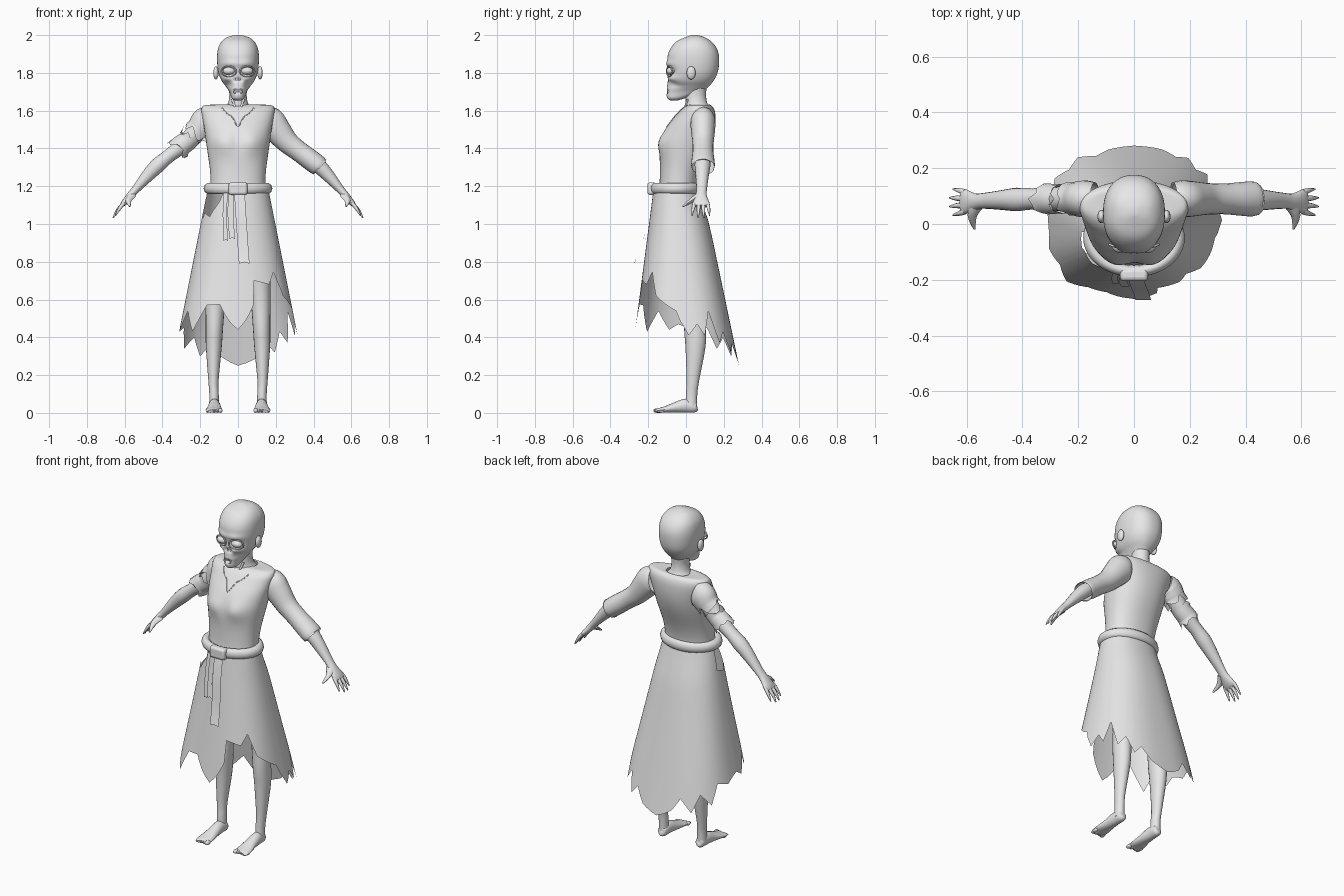
import bpy, bmesh, math, random
from mathutils import Vector
from mathutils.bvhtree import BVHTree

if "Cube" in bpy.data.objects:
    bpy.data.objects.remove(bpy.data.objects["Cube"])

random.seed(4)
X, Y, Z = Vector((1, 0, 0)), Vector((0, 1, 0)), Vector((0, 0, 1))
GREY = bpy.data.materials.new("plain_grey")
GREY.diffuse_color = (0.8, 0.8, 0.8, 1)
GREY.use_nodes = True
GREY.node_tree.nodes["Principled BSDF"].inputs["Base Color"].default_value = GREY.diffuse_color


def finish(ob, name, angle=50):
    ob.name = name
    ob.data.materials.clear()
    ob.data.materials.append(GREY)
    bpy.ops.object.select_all(action='DESELECT')
    ob.select_set(True)
    bpy.context.view_layer.objects.active = ob
    bpy.ops.object.shade_smooth_by_angle(angle=math.radians(angle))
    return ob


def from_bmesh(bm, name, angle=50):
    bmesh.ops.recalc_face_normals(bm, faces=bm.faces)
    me = bpy.data.meshes.new(name)
    bm.to_mesh(me)
    bm.free()
    ob = bpy.data.objects.new(name, me)
    bpy.context.collection.objects.link(ob)
    return finish(ob, name, angle)


def smooth_path(keys, steps):
    """Catmull-Rom through rows of numbers."""
    out = []
    for i in range(len(keys) - 1):
        a, b, c, d = (keys[max(0, min(len(keys) - 1, i + k))] for k in (-1, 0, 1, 2))
        for j in range(steps):
            t = j / steps
            out.append([q + 0.5 * t * (r - p + t * (2 * p - 5 * q + 4 * r - s + t * (3 * (q - r) + s - p)))
                        for p, q, r, s in zip(a, b, c, d)])
    return out + [list(keys[-1])]


def lookup(table, a):
    """Straight-line reading of (angle, height) pairs."""
    (a0, z0), (a1, z1) = next((p, q) for p, q in zip(table, table[1:]) if p[0] <= a < q[0])
    return z0 + (z1 - z0) * (a - a0) / (a1 - a0)


def oval(a, power):
    return [math.copysign(abs(f) ** (2 / power), f) for f in (math.cos(a), math.sin(a))]


def tube(name, keys, side, n=16, steps=4, power=2, axis=None, mirror=1, caps=(1, 1), jag=0, sculpt=None):
    """Loft oval rings; key = x, y, z, radius across side, radius along side."""
    rows = smooth_path(keys, steps)
    pts = [Vector(r[:3]) for r in rows]
    bm = bmesh.new()
    rings = []
    for i, r in enumerate(rows):
        t = axis or (pts[min(i + 1, len(pts) - 1)] - pts[max(i - 1, 0)]).normalized()
        u = t.cross(side).normalized()
        v = u.cross(t)
        ring = []
        for k in range(n):
            c, s = oval(2 * math.pi * k / n, power)
            p = pts[i] + u * c * r[3] + v * s * r[4]
            if jag and i == len(rows) - 1:
                p += t * random.uniform(-jag * 0.3, jag) + u * c * 0.006
            if sculpt:
                p = sculpt(p)
            ring.append(bm.verts.new((p.x * mirror, p.y, p.z)))
        rings.append(ring)
    for a, b in zip(rings, rings[1:]):
        for k in range(n):
            bm.faces.new((a[k], a[(k + 1) % n], b[(k + 1) % n], b[k]))
    if caps[0]:
        bm.faces.new(rings[0])
    if caps[1]:
        bm.faces.new(rings[-1])
    return from_bmesh(bm, name)


def ball(name, loc, scale, seg=16):
    bpy.ops.mesh.primitive_uv_sphere_add(segments=seg, ring_count=seg // 2, radius=1, location=loc, scale=scale)
    return finish(bpy.context.object, name)


def ring_shape(name, loc, major, minor, scale, rot=(0, 0, 0), seg=24):
    bpy.ops.mesh.primitive_torus_add(major_segments=seg, minor_segments=10, major_radius=major,
                                     minor_radius=minor, location=loc, rotation=rot)
    bpy.context.object.scale = scale
    return finish(bpy.context.object, name)


def ribbon(name, path, across, width):
    """Flat cloth strip with a ragged lower end."""
    bm = bmesh.new()
    rows = []
    for p in smooth_path(path, 3):
        p, w = Vector(p), Vector(across).normalized() * width / 2
        rows.append([bm.verts.new(p - w), bm.verts.new(p), bm.verts.new(p + w)])
    rows[-1][1].co.z += 0.008
    for a, b in zip(rows, rows[1:]):
        for k in (0, 1):
            bm.faces.new((a[k], a[k + 1], b[k + 1], b[k]))
    return from_bmesh(bm, name)


def bump(p, x, z, sx, sz):
    return math.exp(-((abs(p.x) - x) / sx) ** 2 - ((p.z - z) / sz) ** 2)


# Head: hollow eyes, nose and mouth
def face(p):
    if p.y < 0:
        p.y += 0.018 * bump(p, 0.047, 1.81, 0.034, 0.022)       # sockets
        p.y -= 0.008 * bump(p, 0.04, 1.85, 0.045, 0.013)        # brow
        p.y -= 0.010 * bump(p, 0.06, 1.77, 0.025, 0.012)        # cheekbones
        p.y += 0.016 * bump(p, 0.012, 1.765, 0.009, 0.012)      # nostrils
        p.y += 0.018 * bump(p, 0.055, 1.735, 0.02, 0.02)        # hollow cheeks
        p.y += 0.016 * bump(p, 0, 1.702, 0.02, 0.009)           # mouth
    return p


skull = [(1.655, -.085, -.04, .018), (1.668, -.10, 0, .034), (1.70, -.105, .085, .046), (1.73, -.10, .122, .066),
         (1.76, -.098, .147, .088), (1.80, -.10, .167, .103), (1.85, -.10, .175, .11), (1.90, -.095, .173, .11),
         (1.94, -.075, .157, .102), (1.97, -.045, .13, .083), (1.99, 0, .095, .055), (2.0, .03, .06, .015)]
tube("head", [(0, (f + b) / 2, z, (b - f) / 2, w) for z, f, b, w in skull], X, 64, 5, 2.3, Z, sculpt=face)
tube("neck", [(0, .065, 1.59, .07, .09), (0, .062, 1.615, .066, .07), (0, .055, 1.64, .058, .053),
              (0, .052, 1.68, .054, .046), (0, .055, 1.73, .055, .05)], X, 24, axis=Z, caps=(0, 0))
ring_shape("lips", (0, -.098, 1.702), .02, .004, (1.1, .75, 1), (math.pi / 2, 0, 0))
for s in (-1, 1):
    ball("eyeball", (s * .047, -.078, 1.81), (.034, .026, .021))
    ring_shape("eyelid", (s * .049, -.088, 1.808), .038, .004, (1.1, .72, 1), (math.pi / 2, 0, s * .35))
    ball("ear", (s * .117, .027, 1.80), (.014, .024, .035))
    tube("neck_tendon", [(s * .03, .008, 1.66, .007, .007), (s * .02, 0, 1.63, .006, .006),
                         (s * .012, -.012, 1.6, .006, .006)], X, 8)


# Blouse body
def chest(p):
    if p.y < 0:
        p.y -= 0.016 * bump(p, 0.075, 1.43, 0.055, 0.05)
        p.y += 0.008 * bump(p, 0, 1.44, 0.03, 0.06)
    return p


body = [(1.16, -.148, .066, .148), (1.22, -.14, .065, .145), (1.30, -.138, .085, .15), (1.42, -.14, .132, .167),
        (1.50, -.112, .152, .178), (1.57, -.06, .156, .19), (1.61, -.025, .148, .193), (1.63, .01, .13, .17),
        (1.63, .03, .12, .07)]
torso = tube("blouse", [(0, (f + b) / 2, z, (b - f) / 2, w) for z, f, b, w in body], X, 48, 5, 2.2, Z,
             caps=(0, 0), sculpt=chest)

# Neckline laid on the blouse front
bvh = BVHTree.FromObject(torso, bpy.context.evaluated_depsgraph_get())
neckline = []
for x, z in ((-.085, 1.615), (-.065, 1.59), (-.03, 1.565), (0, 1.515), (.03, 1.565), (.065, 1.59), (.085, 1.615)):
    hit = bvh.ray_cast(Vector((x, -1, z)), Y)[0]
    neckline.append((x, hit.y if hit else 0, z, .003, .003))
tube("neckline_edge", neckline, Y, 6, 3)

# Arms, hands, legs and feet
arm = [(.19, .09, 1.525, .055, .05), (.27, .09, 1.435, .046, .044), (.36, .09, 1.365, .036, .038),
       (.42, .088, 1.315, .04, .042), (.47, .086, 1.265, .035, .036), (.54, .083, 1.185, .022, .028),
       (.57, .08, 1.15, .02, .03), (.605, .08, 1.11, .015, .045), (.62, .08, 1.095, .008, .043)]
for s in (-1, 1):
    tube("arm", arm if s < 0 else arm[2:], Y, 16, 3, mirror=s, caps=(0, 1))
    for i in range(4):
        y0, y1 = .045 + .023 * i, .032 + .031 * i
        d = .006 if i in (1, 2) else -.006
        tube("finger", [(.605, y0, 1.11, .010, .011), (.632 + d, (y0 + y1) / 2, 1.078 - d, .009, .009),
                        (.655 + d, y1, 1.038 - d, .003, .003)], Y, 8, 3, mirror=s)
    tube("thumb", [(.56, .07, 1.155, .014, .024), (.58, .03, 1.125, .013, .017), (.572, -.018, 1.092, .004, .004)],
         X, 8, 3, mirror=s)
    tube("leg", [(.112, .04, .78, .066, .06), (.12, .045, .6, .054, .052),
                 (.125, .048, .45, .058, .046), (.128, .05, .35, .053, .042), (.13, .036, .17, .033, .027),
                 (.127, .03, .10, .03, .025), (.127, .028, .03, .03, .026)], X, 20, mirror=s, caps=(0, 1))
    tube("foot", [(.124, .06, .03, .012, .01), (.124, .05, .03, .028, .025), (.125, .0, .038, .037, .03),
                  (.125, -.06, .028, .027, .036), (.127, -.11, .018, .017, .043), (.128, -.145, .013, .012, .043),
                  (.126, -.158, .01, .008, .038)], X, 16, mirror=s)
    for i in range(5):
        big = i == 0
        ball("toe", (s * (.094 + .0165 * i), -.152 + .0045 * i, .012), (.013 if big else .009, .022, .012), 10)

# Whole sleeve flaring to its cuff, and torn sleeve with loose remnant
tube("long_sleeve", [(.14, .09, 1.55, .07, .06), (.17, .09, 1.54, .08, .066), (.205, .09, 1.5, .073, .064),
                     (.26, .09, 1.435, .06, .057), (.32, .09, 1.387, .054, .055), (.38, .09, 1.342, .055, .06),
                     (.42, .09, 1.312, .054, .063), (.432, .09, 1.302, .05, .06)], Y, 20, caps=(0, 0), jag=.006)
tube("torn_sleeve", [(.14, .09, 1.55, .07, .06), (.17, .09, 1.54, .08, .066), (.195, .09, 1.512, .073, .064),
                     (.21, .09, 1.495, .067, .06)], Y, 18, mirror=-1, caps=(0, 0), jag=.045)
tube("sleeve_remnant", [(.30, .09, 1.415, .055, .054), (.27, .09, 1.437, .053, .053), (.255, .09, 1.455, .056, .054)],
     Y, 16, mirror=-1, caps=(0, 0), jag=.04)
tube("remnant_hem", [(.27, .09, 1.437, .053, .053), (.295, .09, 1.42, .055, .054), (.31, .09, 1.405, .058, .056)],
     Y, 16, mirror=-1, caps=(0, 0), jag=.035)

# Ragged skirt: hem and waist heights by angle from the front, torn open at one hip
hem = [(0, .44), (12, .57), (15, .70), (34, .68), (45, .745), (57, .62), (85, .54), (93, .41), (102, .47), (110, .41),
       (119, .54), (130, .37), (140, .43), (150, .32), (158, .37), (168, .29), (180, .25), (191, .30), (199, .37),
       (211, .30), (222, .40), (236, .34), (246, .45), (262, .43), (273, .47), (282, .44), (297, .54), (314, .43),
       (330, .57), (345, .575), (353, .50), (360, .44)]
waist = [(0, 1.175), (262, 1.175), (266, 1.05), (285, 1.03), (290, 1.06), (310, 1.04), (316, 1.07), (328, 1.12),
         (334, 1.175), (360, 1.175)]
angles = sorted(set(range(0, 360, 4)) | {a for a, _ in hem[:-1] + waist[:-1]})
bm = bmesh.new()
cols = []
for a in angles:
    low, high = lookup(hem, a), lookup(waist, a)
    col = []
    for i in range(13):
        z = high + (low - high) * i / 12
        d = 1.16 - z
        front, back = -.175 - .13 * d, .09 + .21 * d - .018 * math.exp(-(d / .1) ** 2)
        c, s = oval(math.radians(a), 2.15 + .4 * min(max(d, 0) * 1.6, 1))
        col.append(bm.verts.new(((.166 + .2 * d) * s, (front + back) / 2 - (back - front) / 2 * c, z)))
    cols.append(col)
for a, b in zip(cols, cols[1:] + cols[:1]):
    for i in range(12):
        bm.faces.new((a[i], b[i], b[i + 1], a[i + 1]))
from_bmesh(bm, "skirt", 80)

# Belt, knot and hanging strips
ring_shape("belt", (0, -.05, 1.188), .155, .027, (1, .77, 1.1), seg=48)
bpy.ops.mesh.primitive_cube_add(size=1, location=(0, -.182, 1.187), scale=(.1, .045, .066))
bpy.ops.object.transform_apply(location=False, rotation=False, scale=True)
bev = bpy.context.object.modifiers.new("round", 'BEVEL')
bev.width, bev.segments = .014, 3
finish(bpy.context.object, "belt_knot")
ribbon("long_sash", [(.008, -.195, 1.165), (.015, -.222, 1.05), (.025, -.245, .90), (.033, -.272, .79)], X, .056)
ribbon("short_sash", [(-.035, -.19, 1.165), (-.04, -.205, 1.05), (-.03, -.224, .92)], X, .03)
ribbon("thin_sash", [(-.065, -.178, 1.165), (-.07, -.196, 1.05), (-.065, -.214, .91)], X, .022)
